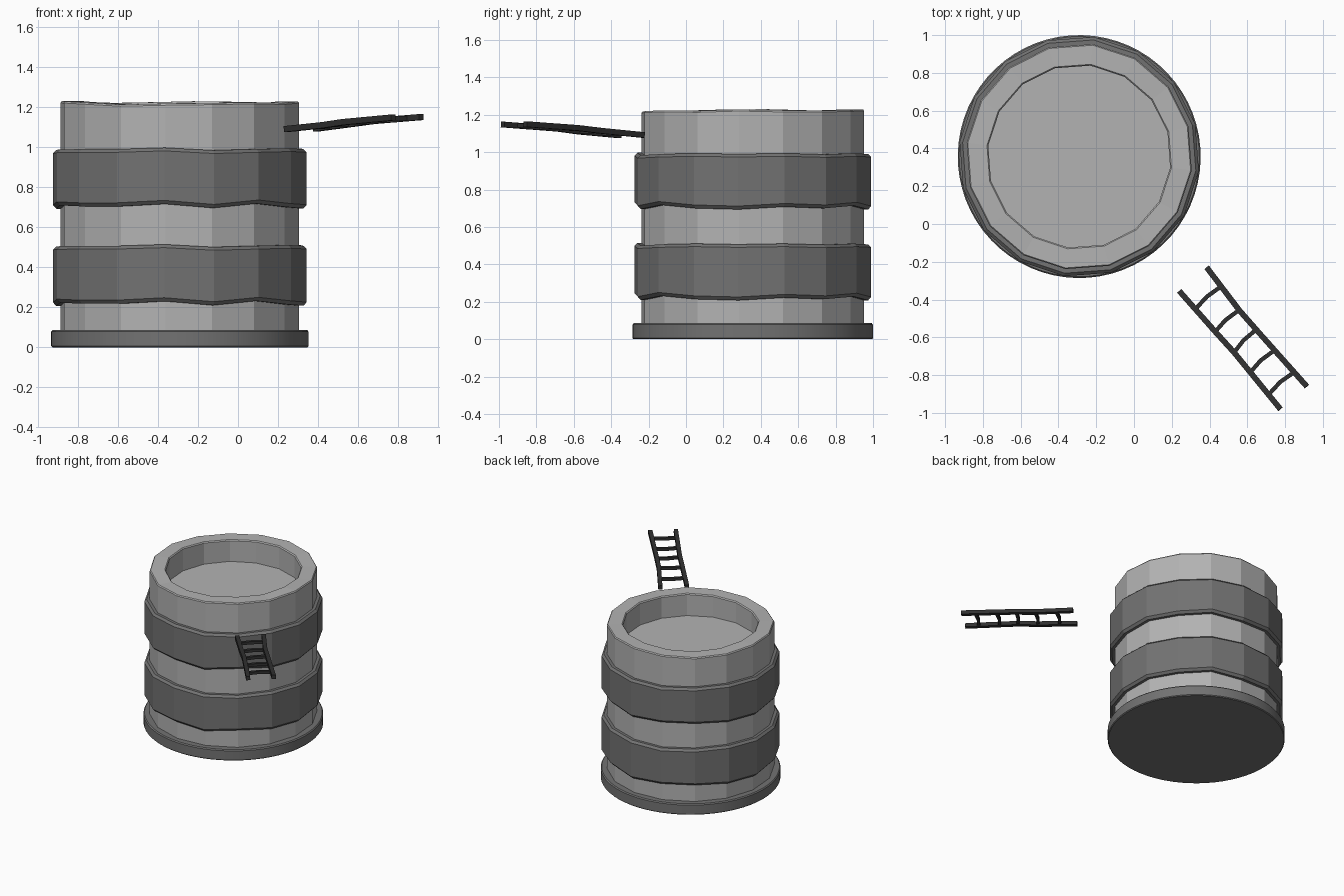
import bpy, bmesh
from math import cos, sin, radians, pi
from mathutils import Vector

if "Cube" in bpy.data.objects:
    bpy.data.objects.remove(bpy.data.objects["Cube"])

CX, CY = -0.29, 0.357      # barrel axis
SIDES, PHASE = 16, radians(-7)


def material(name, v):
    m = bpy.data.materials.new(name)
    m.diffuse_color = (v, v, v, 1)
    m.use_nodes = True
    m.node_tree.nodes["Principled BSDF"].inputs["Base Color"].default_value = m.diffuse_color
    return m


def add_object(name, bm, mat):
    bmesh.ops.recalc_face_normals(bm, faces=bm.faces)
    me = bpy.data.meshes.new(name)
    bm.to_mesh(me)
    bm.free()
    me.materials.append(mat)
    ob = bpy.data.objects.new(name, me)
    bpy.context.collection.objects.link(ob)
    return ob


def lathe(name, profile, mat, sides=SIDES, closed=False):
    """profile: (radius, z, z offsets per side or None)"""
    bm = bmesh.new()
    rings = []
    for r, z, wave in profile:
        ring = []
        for i in range(sides):
            a = PHASE + 2 * pi * i / sides
            dz = wave[i % len(wave)] if wave else 0
            ring.append(bm.verts.new((CX + r * cos(a), CY + r * sin(a), z + dz)))
        rings.append(ring)
    pairs = list(zip(rings, rings[1:]))
    if closed:
        pairs.append((rings[-1], rings[0]))
    else:
        bm.faces.new(rings[0])
        bm.faces.new(rings[-1])
    for a, b in pairs:
        for i in range(sides):
            j = (i + 1) % sides
            bm.faces.new((a[i], a[j], b[j], b[i]))
    return add_object(name, bm, mat)


def beam(name, points, width, mat):
    """square bar following a path"""
    bm = bmesh.new()
    pts = [Vector(p) for p in points]
    d = (pts[-1] - pts[0]).normalized()
    side = d.cross(Vector((0, 0, 1))).normalized() * width / 2
    up = side.cross(d).normalized() * width / 2
    rings = [[bm.verts.new(p + side * s + up * u)
              for s, u in ((1, 1), (-1, 1), (-1, -1), (1, -1))] for p in pts]
    for a, b in zip(rings, rings[1:]):
        for i in range(4):
            j = (i + 1) % 4
            bm.faces.new((a[i], a[j], b[j], b[i]))
    bm.faces.new(rings[0])
    bm.faces.new(rings[-1])
    return add_object(name, bm, mat)


light = material("light_grey", 0.45)
mid = material("mid_grey", 0.17)
dark = material("dark_grey", 0.03)

# small hand-made unevenness of the rims, starting at the +x side
rim_wave = [.008, .003, .002, .006, .009, .004, .0, .004,
            .01, .008, .002, -.008, -.003, 0, .004, .001]
top_wave = [0, .004, -.002, .004, 0, -.004, .003, .004,
            -.004, -.002, 0, 0, .007, -.006, 0, .004]
low_wave = [-.01, .004, -.004, .01, -.01, .004, .008, -.005,
            -.012, .005, 0, 0, .012, -.008, .014, -.004]

# round base plate
plate = lathe("base_plate", [(0.637, 0, None), (0.643, 0.006, None),
              (0.643, 0.078, None), (0.636, 0.086, None)], mid, sides=64)
for p in plate.data.polygons:
    p.use_smooth = len(p.vertices) == 4
bpy.context.view_layer.objects.active = plate
plate.select_set(True)
bpy.ops.object.shade_smooth_by_angle(angle=radians(30))

# tub body with a recessed top
lathe("tub_body", [(0.6, 0.05, None), (0.6, 1.212, rim_wave),
                   (0.594, 1.22, rim_wave), (0.492, 1.22, rim_wave),
                   (0.485, 1.212, rim_wave), (0.485, 1.05, None)], light)

# two bevelled hoops
for name, z0, z1 in (("lower_hoop", 0.218, 0.507), ("upper_hoop", 0.704, 0.99)):
    lathe(name, [(0.58, z0, low_wave), (0.622, z0, low_wave),
                 (0.638, z0 + 0.018, low_wave), (0.638, z1 - 0.016, top_wave),
                 (0.622, z1, top_wave), (0.58, z1, top_wave)], mid, closed=True)

# ladder hovering off the front right
beam("ladder_rail_left", [(0.24, -0.355, 1.09), (0.43, -0.57, 1.11),
     (0.53, -0.68, 1.125), (0.775, -0.98, 1.148)], 0.03, dark)
beam("ladder_rail_right", [(0.385, -0.23, 1.092), (0.56, -0.46, 1.115),
     (0.67, -0.585, 1.13), (0.915, -0.86, 1.15)], 0.03, dark)
rungs = [((0.33, -0.445), (0.455, -0.335), 1.1), ((0.43, -0.57), (0.55, -0.46), 1.111),
         ((0.53, -0.68), (0.64, -0.565), 1.123), ((0.62, -0.78), (0.735, -0.675), 1.132),
         ((0.72, -0.895), (0.84, -0.79), 1.142)]
for i, (a, b, z) in enumerate(rungs):
    m = ((a[0] + b[0]) / 2 - 0.006, (a[1] + b[1]) / 2 + 0.006)
    beam(f"ladder_rung_{i + 1}", [(*a, z), (*m, z + 0.001), (*b, z + 0.002)], 0.022, dark)
